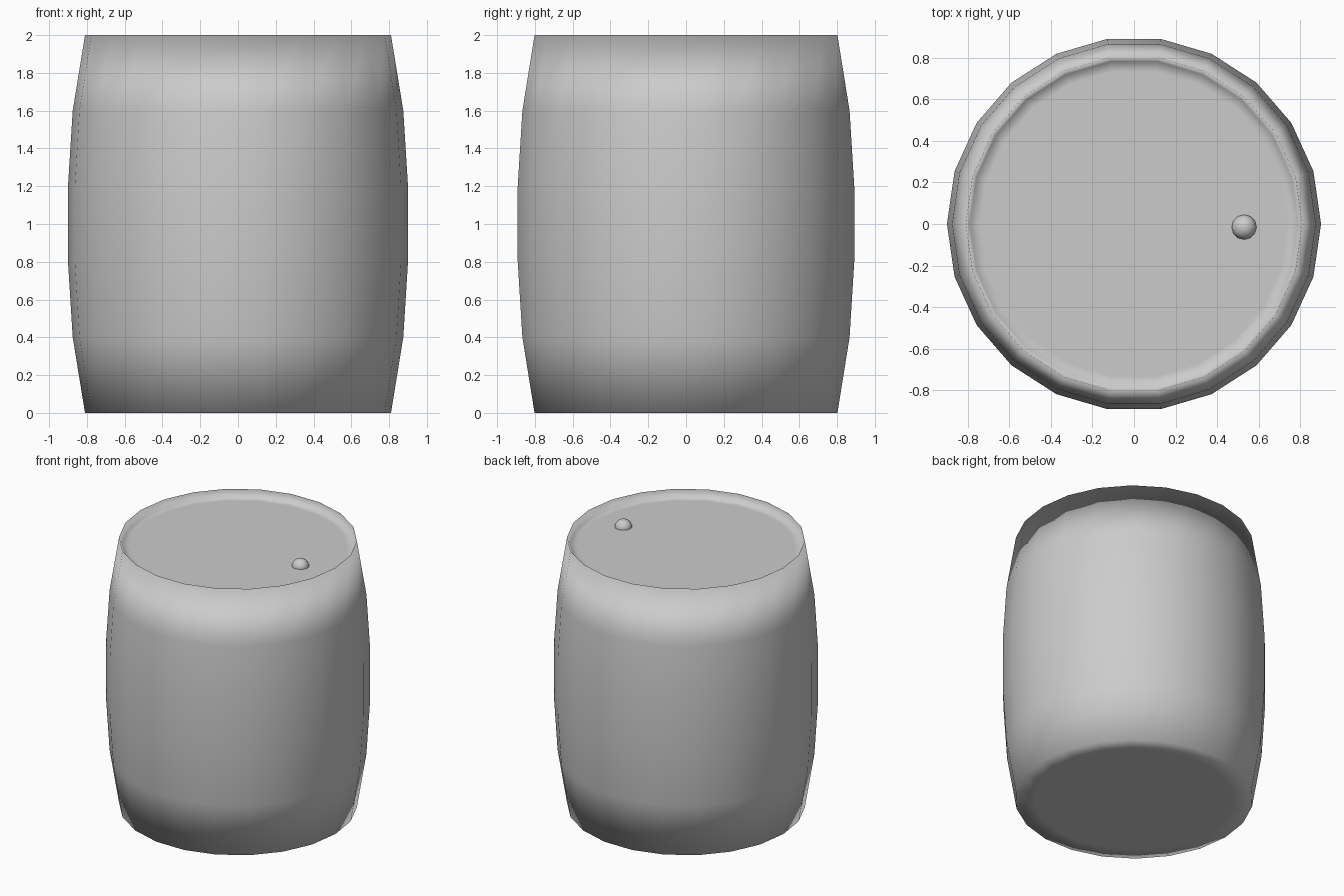
import bpy, bmesh, math

cube = bpy.data.objects.get("Cube")
if cube:
    bpy.data.objects.remove(cube, do_unlink=True)


def make_material(name, color):
    mat = bpy.data.materials.new(name)
    mat.use_nodes = True
    mat.diffuse_color = color
    mat.node_tree.nodes["Principled BSDF"].inputs["Base Color"].default_value = color
    return mat


def add_object(name, bm, mat):
    bmesh.ops.recalc_face_normals(bm, faces=bm.faces)
    for face in bm.faces:
        face.smooth = True
    mesh = bpy.data.meshes.new(name)
    bm.to_mesh(mesh)
    bm.free()
    mesh.materials.append(mat)
    obj = bpy.data.objects.new(name, mesh)
    bpy.context.collection.objects.link(obj)
    return obj


grey = make_material("plain grey", (0.6, 0.6, 0.6, 1))
SIDES = 22
LID_Z = 1.945

# Barrel: bulged staves, flat base, and a lid sunk inside the rim
profile = [(0.68, 0), (0.81, 0), (0.875, 0.4), (0.9, 0.8), (0.9, 1.2),
           (0.875, 1.6), (0.81, 2), (0.79, LID_Z), (0.74, LID_Z)]
bm = bmesh.new()
rings = []
for radius, z in profile:
    angles = [math.tau * i / SIDES for i in range(SIDES)]
    rings.append([bm.verts.new((radius * math.cos(a), radius * math.sin(a), z))
                  for a in angles])
for low, high in zip(rings, rings[1:]):
    for i in range(SIDES):
        j = (i + 1) % SIDES
        bm.faces.new((low[i], low[j], high[j], high[i]))
bm.faces.new(rings[0][::-1])
bm.faces.new(rings[-1])
add_object("barrel", bm, grey)

# Bung: small round plug half sunk in the lid
bm = bmesh.new()
bmesh.ops.create_uvsphere(bm, u_segments=12, v_segments=8, radius=0.06)
bung = add_object("bung", bm, grey)
bung.scale.z = 0.9
bung.location = (0.53, -0.015, LID_Z)
